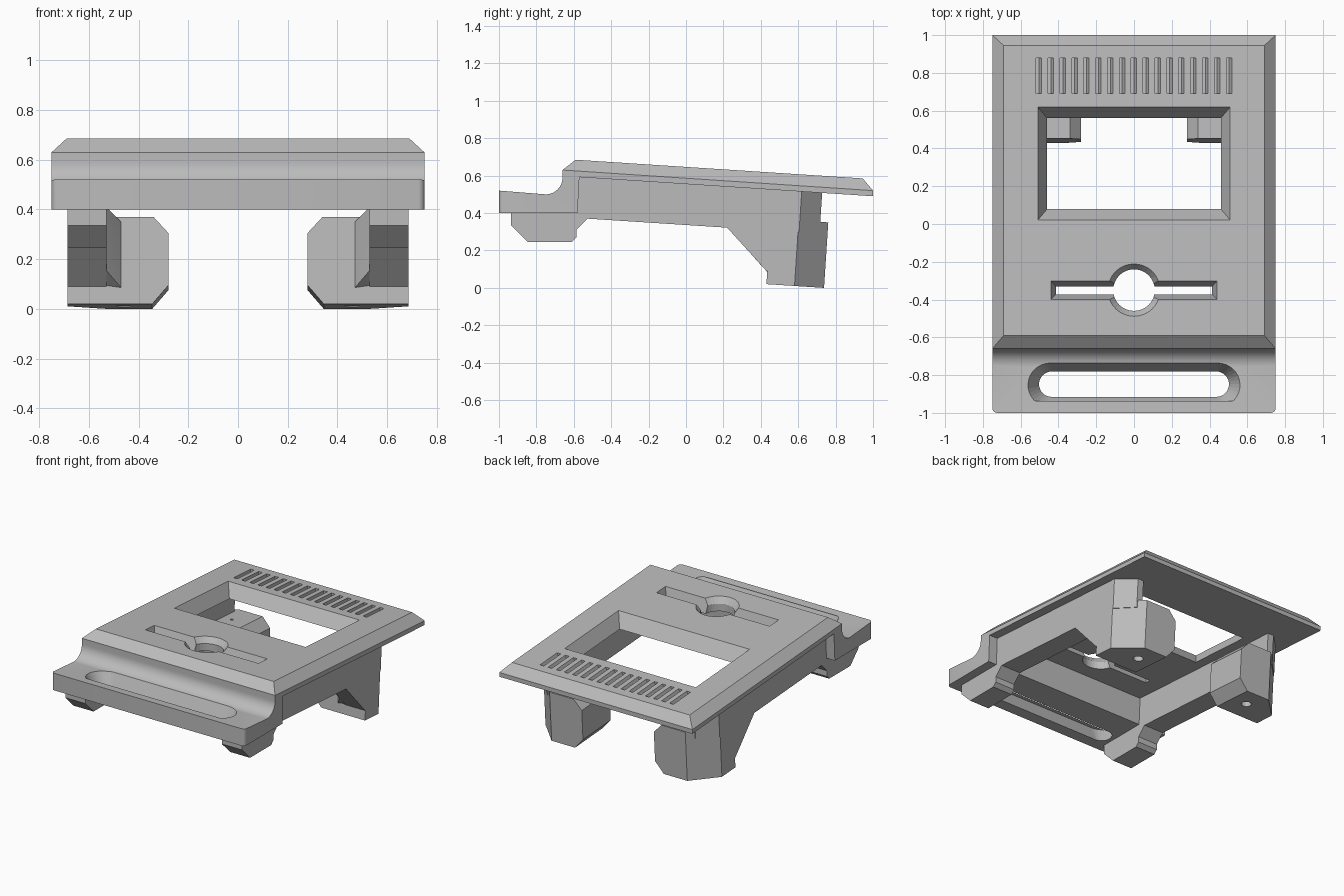
import bpy, bmesh, math
from mathutils import Vector

if "Cube" in bpy.data.objects:
    bpy.data.objects.remove(bpy.data.objects["Cube"])

grey = bpy.data.materials.new("light_grey")
grey.diffuse_color = (0.5, 0.5, 0.5, 1)
grey.use_nodes = True
grey.node_tree.nodes["Principled BSDF"].inputs["Base Color"].default_value = grey.diffuse_color
TILT = 0.065  # slope of the upper deck


def finish(bm, name):
    bmesh.ops.recalc_face_normals(bm, faces=bm.faces)
    me = bpy.data.meshes.new(name)
    bm.to_mesh(me)
    bm.free()
    ob = bpy.data.objects.new(name, me)
    bpy.context.collection.objects.link(ob)
    me.materials.append(grey)
    return ob


def hull(name, pts):
    bm = bmesh.new()
    for p in pts:
        bm.verts.new(p)
    r = bmesh.ops.convex_hull(bm, input=bm.verts)
    junk = {g for g in r["geom_interior"] + r["geom_unused"] if isinstance(g, bmesh.types.BMVert)}
    bmesh.ops.delete(bm, geom=list(junk), context='VERTS')
    bmesh.ops.dissolve_limit(bm, angle_limit=0.01, verts=bm.verts, edges=bm.edges)
    return finish(bm, name)


def prism(name, prof, x0, x1):
    bm = bmesh.new()
    a = [bm.verts.new((x0, y, z)) for y, z in prof]
    b = [bm.verts.new((x1, y, z)) for y, z in prof]
    bm.faces.new(a)
    bm.faces.new(b)
    for i in range(len(a)):
        j = (i + 1) % len(a)
        bm.faces.new((a[i], a[j], b[j], b[i]))
    return finish(bm, name)


def deck_z(y):
    return 0.685 - TILT * (y + 0.59)


def cut(target, cutter):
    cutter.hide_render = True
    cutter.hide_viewport = True
    m = target.modifiers.new("cut", 'BOOLEAN')
    m.operation = 'DIFFERENCE'
    m.solver = 'EXACT'
    m.object = cutter


def taper(name, top, bottom, ztop, zbot):
    """Cutter between two plan outlines; ztop/zbot are functions of y."""
    return hull(name, [(x, y, ztop(y)) for x, y in top] + [(x, y, zbot(y)) for x, y in bottom])


def rect(x, y0, y1, cx=0):
    return [(cx - x, y0), (cx + x, y0), (cx + x, y1), (cx - x, y1)]


def stadium(half, cy, r, n=16):
    return [(s * (half - r) + r * math.cos(a), cy + r * math.sin(a))
            for s, off in ((1, -math.pi / 2), (-1, math.pi / 2))
            for a in (off + math.pi * i / n for i in range(n + 1))]


# Top plate: side profile swept across, with a bevelled raised deck
arc = [(-0.75 + 0.09 * math.sin(a), 0.59 - 0.09 * math.cos(a))
       for a in (math.pi / 2 * i / 12 for i in range(13))]
profile = [(-1, 0.40), (-1, 0.52)] + arc + [(-0.66, 0.63), (1, 0.52), (1, 0.49),
                                            (-0.57, 0.592), (-0.58, 0.40)]
plate = prism("top_plate", profile, -0.75, 0.75)
bm = bmesh.new()
bm.from_mesh(plate.data)
deck = max((f for f in bm.faces if f.normal.z > 0.9), key=lambda f: f.calc_area())
loop = list(deck.verts)
bmesh.ops.delete(bm, geom=[deck], context='FACES_ONLY')
rim = []
for v in loop:
    y = -0.59 if v.co.y < 0 else 0.945
    rim.append(bm.verts.new((math.copysign(0.69, v.co.x), y, deck_z(y))))
bm.faces.new(rim)
for i in range(4):
    j = (i + 1) % 4
    bm.faces.new((loop[i], loop[j], rim[j], rim[i]))
front = [e for e in bm.edges if all(v.co.y < -0.999 for v in e.verts)
         and abs(e.verts[0].co.x - e.verts[1].co.x) < 0.01]
bmesh.ops.bevel(bm, geom=front, offset=0.025, segments=4, profile=0.5, affect='EDGES')
bmesh.ops.recalc_face_normals(bm, faces=bm.faces)
bm.to_mesh(plate.data)
bm.free()

# Openings in the deck


def under(y):
    return deck_z(y) - 0.10


cut(plate, taper("window_cutter", rect(0.51, 0.02, 0.62), rect(0.455, 0.085, 0.555),
                 lambda y: deck_z(y) + 0.002, under))
cut(plate, taper("key_slot_cutter", rect(0.44, -0.40, -0.30), rect(0.41, -0.37, -0.335),
                 lambda y: deck_z(y) + 0.002, under))
cut(plate, taper("key_hole_cutter", stadium(0.1401, -0.35, 0.14), stadium(0.1101, -0.35, 0.11),
                 lambda y: deck_z(y) + 0.002, lambda y: deck_z(y) - 0.04))
cut(plate, taper("key_bore_cutter", stadium(0.1101, -0.35, 0.11), stadium(0.1101, -0.35, 0.11),
                 lambda y: deck_z(y) - 0.03, lambda y: deck_z(y) - 0.15))
cut(plate, taper("strap_slot_cutter", stadium(0.565, -0.848, 0.118), stadium(0.50, -0.848, 0.065),
                 lambda y: 0.515, lambda y: 0.395))

# Row of shallow vent grooves, each with one sloping side
for i in range(17):
    cx = -0.503 + i * 0.0629
    cut(plate, taper("vent_cutter", rect(0.015, 0.69, 0.88, cx),
                     [(cx - 0.015, 0.69), (cx, 0.69), (cx, 0.88), (cx - 0.015, 0.88)],
                     lambda y: deck_z(y) + 0.002, lambda y: deck_z(y) - 0.035))

# Side walls, feet and rear legs, mirrored left and right
wall = [(-0.935, 0.41), (-0.935, 0.335), (-0.845, 0.245), (-0.61, 0.245), (-0.585, 0.27),
        (-0.585, 0.31), (-0.525, 0.37), (0.22, 0.322), (0.43, 0.09), (0.585, 0.09),
        (0.608, 0.53), (-0.55, 0.605), (-0.585, 0.605), (-0.585, 0.41)]
for s, side in ((-1, "left"), (1, "right")):
    prism(side + "_wall", wall, s * 0.53, s * 0.685)

    # Upright behind the wall, with its outer rear corner cut off
    post = [(0.53, 0.55), (0.685, 0.55), (0.685, 0.585), (0.576, 0.695), (0.53, 0.695)]
    hull(side + "_rear_post", [(s * x, y + TILT * z, z) for x, y in post for z in (0.30, 0.52)])

    # Leg block with chamfered inner edges
    section = [(0.34, 0.35), (0.28, 0.285), (0.28, 0.075), (0.345, 0.0), (0.685, 0.0), (0.685, 0.35)]
    pts = []
    for x, z in section:
        ys = (0.43, 0.58) if x > 0.6 else (0.43, 0.738)
        pts += [(x, y, z) for y in ys]
    pts += [(0.527, 0.738, 0.0), (0.527, 0.738, 0.35)]
    leg = hull(side + "_rear_leg", [(s * x, y + TILT * z, z + 0.02 - TILT * (y - 0.43))
                                    for x, y, z in pts])

    # Screw hole from below
    bore = [(s * 0.46 + r * math.cos(a), 0.59 + r * math.sin(a), z)
            for r, z in ((0.035, -0.05), (0.03, 0.15))
            for a in (math.tau * i / 20 for i in range(20))]
    cut(leg, hull(side + "_screw_cutter", bore))
    pin = [(s * 0.46 + 0.01 * math.cos(a), 0.59 + 0.01 * math.sin(a), z)
           for z in (0.1, 0.5) for a in (math.tau * i / 10 for i in range(10))]
    cut(leg, hull(side + "_pin_cutter", pin))

    # Corner gusset between wall and leg
    hull(side + "_gusset", [(s * x, y, z) for x, y, z in (
        (0.53, 0.37, 0.155), (0.53, 0.37, 0.41), (0.47, 0.435, 0.085), (0.47, 0.45, 0.35),
        (0.56, 0.45, 0.085), (0.56, 0.45, 0.42))])

# Smooth the curved parts, keep hard edges
for ob in bpy.context.scene.objects:
    ob.select_set(not ob.hide_render)
bpy.context.view_layer.objects.active = plate
bpy.ops.object.shade_smooth_by_angle(angle=math.radians(25))
